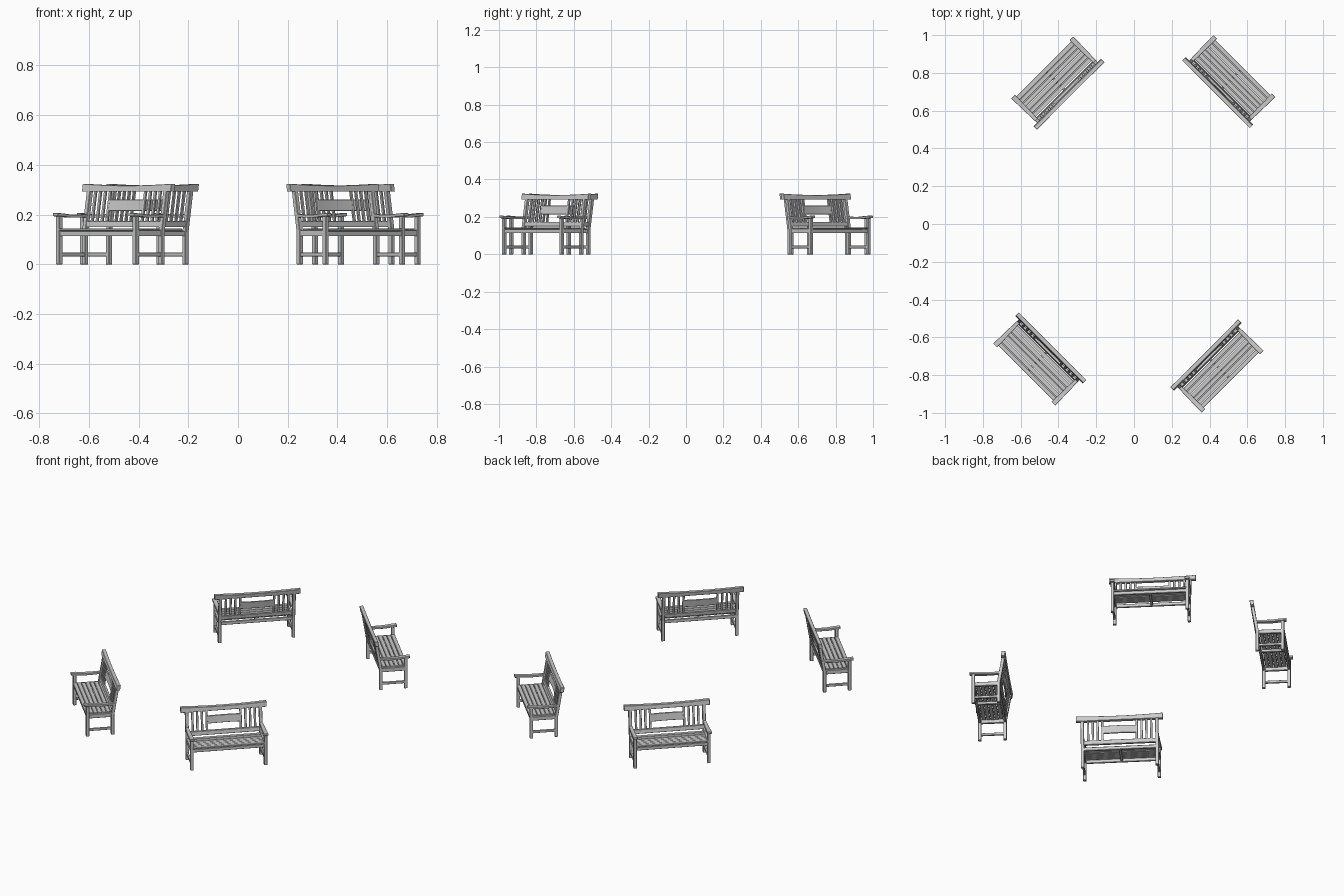
import bpy, bmesh
from math import radians, pi
from mathutils import Matrix

if "Cube" in bpy.data.objects:
    bpy.data.objects.remove(bpy.data.objects["Cube"])

# Local bench frame: x along the bench, y towards the sitter's knees, z up.
LEG_X = 0.2175


def lean(z):
    """Depth of the centre line of the reclined back at height z."""
    return 0.037 - max(0.0, z - 0.13) * 0.165


def loft(bm, rings):
    """Skin a list of four-point rings into a closed bar."""
    vs = [[bm.verts.new(p) for p in r] for r in rings]
    for a, b in zip(vs, vs[1:]):
        for i in range(4):
            j = (i + 1) % 4
            bm.faces.new((a[i], a[j], b[j], b[i]))
    bm.faces.new(vs[0][::-1])
    bm.faces.new(vs[-1])


def box(bm, x0, x1, y0, y1, z0, z1):
    loft(bm, [[(x0, y0, z), (x1, y0, z), (x1, y1, z), (x0, y1, z)] for z in (z0, z1)])


def upright(bm, x, w, d, zs):
    """Vertical bar following the recline of the back."""
    loft(bm, [[(x - w / 2, lean(z) - d / 2, z), (x + w / 2, lean(z) - d / 2, z),
               (x + w / 2, lean(z) + d / 2, z), (x - w / 2, lean(z) + d / 2, z)] for z in zs])


def back_bar(bm, half, d, z0, z1, dip=0.0, bow=0.0, n=10):
    """Lengthwise bar in the back; the top may dip and the middle may bow backwards."""
    rings = []
    for i in range(n + 1):
        t = 2 * i / n - 1
        top = z1 - dip * (1 - t * t)
        b = bow * (1 - t * t)
        rings.append([(half * t, lean(z) + s * d / 2 - b, z)
                      for z, s in ((z0, -1), (z0, 1), (top, 1), (top, -1))])
    loft(bm, rings)


def rear_legs(bm):
    for s in (-1, 1):
        upright(bm, s * LEG_X, 0.019, 0.019, (0, 0.13, 0.3))


def front_legs(bm):
    for s in (-1, 1):
        box(bm, s * LEG_X - 0.0095, s * LEG_X + 0.0095, 0.175, 0.194, 0, 0.195)


def arms(bm):
    # Gently curved armrests, widening to the front: depth, height, half width
    prof = [(0.02, 0.196, 0.009), (0.07, 0.194, 0.011), (0.13, 0.194, 0.0125),
            (0.175, 0.198, 0.0135), (0.207, 0.2, 0.0135)]
    for s in (-1, 1):
        x = s * 0.218
        loft(bm, [[(x - w, y, z - 0.0065), (x + w, y, z - 0.0065),
                   (x + w, y, z + 0.0065), (x - w, y, z + 0.0065)] for y, z, w in prof])


def side_rails(bm):
    for s in (-1, 1):
        x = s * LEG_X
        box(bm, x - 0.006, x + 0.006, 0.04, 0.18, 0.032, 0.047)   # low stretcher
        box(bm, x - 0.007, x + 0.007, 0.04, 0.18, 0.113, 0.138)   # under the seat


def seat_rails(bm):
    box(bm, -0.212, 0.212, 0.178, 0.190, 0.113, 0.133)
    box(bm, -0.212, 0.212, 0.031, 0.043, 0.113, 0.133)
    box(bm, -0.007, 0.007, 0.04, 0.18, 0.115, 0.131)


def seat_slats(bm):
    for i in range(6):
        y = 0.059 + i * 0.025
        z = 0.134 + 0.0012 * abs(i - 2)
        box(bm, -0.211, 0.211, y - 0.0113, y + 0.0113, z - 0.002, z + 0.007)


def back_slats(bm):
    for s in (-1, 1):
        for x in (0.1, 0.128, 0.156, 0.184):
            upright(bm, s * x, 0.013, 0.009, (0.16, 0.3))


PARTS = {
    "rear_legs": rear_legs,
    "front_legs": front_legs,
    "arms": arms,
    "side_rails": side_rails,
    "seat_rails": seat_rails,
    "seat_slats": seat_slats,
    "back_slats": back_slats,
    "back_panel": lambda bm: back_bar(bm, 0.098, 0.009, 0.214, 0.26, bow=0.004),
    "lower_back_rail": lambda bm: back_bar(bm, 0.21, 0.014, 0.149, 0.174),
    "top_rail": lambda bm: back_bar(bm, 0.253, 0.022, 0.292, 0.324, dip=0.007),
}

# Four benches back to back: x, y of the back edge and facing direction in degrees
PLACES = [(0.438, 0.690, 45), (-0.339, 0.682, 135),
          (-0.435, -0.651, 225), (0.376, -0.688, 315)]

for name, build in PARTS.items():
    mesh = bpy.data.meshes.new(name)
    bm = bmesh.new()
    build(bm)
    bmesh.ops.recalc_face_normals(bm, faces=bm.faces)
    bm.to_mesh(mesh)
    bm.free()
    for i, (x, y, ang) in enumerate(PLACES):
        ob = bpy.data.objects.new(f"bench_{i + 1}_{name}", mesh)
        ob.matrix_world = Matrix.Translation((x, y, 0)) @ Matrix.Rotation(radians(ang) - pi / 2, 4, 'Z')
        bpy.context.collection.objects.link(ob)
        bev = ob.modifiers.new("soft_edges", 'BEVEL')
        bev.width = 0.0015
        bev.segments = 1
        bev.limit_method = 'ANGLE'
